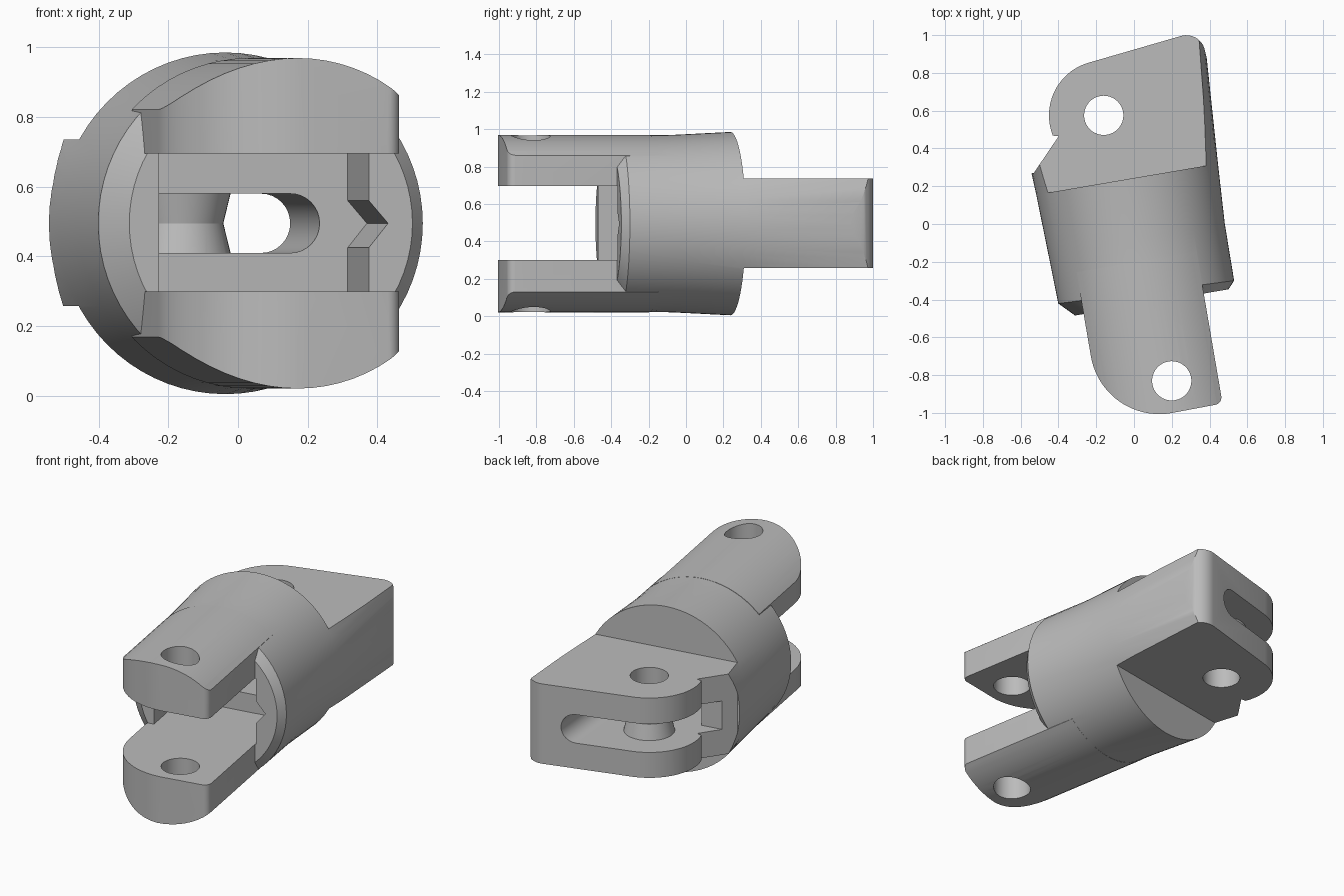
import bpy, bmesh, math
from math import cos, sin, pi, radians

cube = bpy.data.objects.get("Cube")
if cube:
    bpy.data.objects.remove(cube, do_unlink=True)

MID = 0.495      # height of the long axis
SEGS = 72

grey = bpy.data.materials.new("plain grey")
grey.use_nodes = True
COLOUR = (0.5, 0.5, 0.5, 1)
grey.diffuse_color = COLOUR
grey.node_tree.nodes["Principled BSDF"].inputs["Base Color"].default_value = COLOUR


def loft(name, rings):
    """Closed solid through rings of equal length."""
    bm = bmesh.new()
    loops = [[bm.verts.new(p) for p in ring] for ring in rings]
    n = len(loops[0])
    for a, b in zip(loops, loops[1:]):
        for i in range(n):
            j = (i + 1) % n
            bm.faces.new((a[i], a[j], b[j], b[i]))
    bm.faces.new(loops[0][::-1])
    bm.faces.new(loops[-1])
    bmesh.ops.recalc_face_normals(bm, faces=bm.faces)
    mesh = bpy.data.meshes.new(name)
    bm.to_mesh(mesh)
    bm.free()
    mesh.materials.append(grey)
    obj = bpy.data.objects.new(name, mesh)
    bpy.context.collection.objects.link(obj)
    return obj


def plan(name, pts, z0, z1):
    """Outline in plan, raised from z0 to z1."""
    return loft(name, [[(x, y, z) for x, y in pts] for z in (z0, z1)])


def box(name, x0, x1, y0, y1, z0, z1):
    return plan(name, [(x0, y0), (x1, y0), (x1, y1), (x0, y1)], z0, z1)


def arc(cx, cy, r, a0, a1, n):
    step = radians(a1 - a0) / n
    return [(cx + r * cos(radians(a0) + step * i),
             cy + r * sin(radians(a0) + step * i)) for i in range(n + 1)]


def circle(cx, cy, r, n=SEGS):
    return arc(cx, cy, r, 0, 360 - 360 / n, n - 1)


def oval(cx, rx, rz, y, slope=0):
    """Ring across the long axis, optionally leaning along it."""
    ring = []
    for c, s in circle(0, 0, 1):
        x = cx + rx * c
        ring.append((x, y + slope * x, MID + rz * s))
    return ring


def combine(obj, other, operation):
    mod = obj.modifiers.new("combine", 'BOOLEAN')
    mod.operation, mod.solver, mod.object = operation, 'EXACT', other
    dg = bpy.context.evaluated_depsgraph_get()
    mesh = bpy.data.meshes.new_from_object(obj.evaluated_get(dg))
    obj.modifiers.clear()
    obj.data = mesh
    bpy.data.objects.remove(other, do_unlink=True)


# Round body, chamfered in front and flaring to the rear
body = loft("knuckle_body", [
    oval(0.023, 0.412, 0.412, -0.425),
    oval(0.003, 0.469, 0.471, -0.366, -0.04),
    oval(0, 0.474, 0.474, -0.08),
    oval(0.004, 0.488, 0.49, 0.24),
    oval(0.01, 0.53, 0.75, 1.0)])

# Rear lug: rounded outline, flattened above and below
outline = [(-0.8, -0.8), (0.8, -0.8), (0.8, 0.7), (0.53, 0.77)]
outline += arc(0.425, 0.84, 0.1, 10, 95, 8)
outline += arc(-0.061, 0.594, 0.29, 98, 192, 20)
outline += [(-0.315, 0.525), (-0.477, 0.356), (-0.8, 0.35)]
combine(body, plan("lug_outline", outline, -0.5, 1.5), 'INTERSECT')
for z0, z1 in ((0.735, 1.6), (-0.6, 0.258)):
    combine(body, box("lug_step", -0.9, 0.9, 0.24, 1.2, z0, z1), 'DIFFERENCE')

# Front fork: two prongs following the round body
prongs = loft("prongs", [oval(0, 0.474, 0.474, y) for y in (-1.1, -0.2)])
outline = [(-0.343, -0.1)] + arc(0.025, -0.652, 0.368, 180, 270, 20)
outline += arc(0.262, -0.976, 0.04, 270, 360, 6) + [(0.302, -0.1)]
combine(prongs, plan("prong_outline", outline, -0.2, 1.2), 'INTERSECT')
combine(prongs, box("fork_gap", -0.6, 0.6, -1.2, -0.3, 0.3, 0.695), 'DIFFERENCE')
combine(body, prongs, 'UNION')

# Pocket between the prongs with a V groove in one wall
pocket = [(-0.303, 0.3), (0.308, 0.3), (0.308, 0.425), (0.364, MID),
          (0.308, 0.56), (0.308, 0.695), (-0.303, 0.695)]
combine(body, loft("pocket", [[(x, y, z) for x, z in pocket]
                              for y in (-0.6, -0.065)]), 'DIFFERENCE')

# Through slot with a round end, opening sideways at the rear
rings = []
for y, end in ((-0.2, 0.215), (1.1, 0.325)):
    half = arc(end - 0.085, MID, 0.085, -90, 90, 16)
    rings.append([(x, y, z) for x, z in half + [(-0.29, 0.58), (-0.29, 0.41)]])
combine(body, loft("through_slot", rings), 'DIFFERENCE')
combine(body, box("side_slot", -0.8, 0.05, 0.42, 1.1, 0.41, 0.58), 'DIFFERENCE')

# Waisted bush inside the slot
bush = loft("bush", [[(x, y, z) for x, y in circle(-0.061, 0.594, r, 40)]
                     for z, r in ((0.35, 0.139), (0.41, 0.139), (MID, 0.118),
                                  (0.58, 0.139), (0.64, 0.139))])
combine(body, bush, 'UNION')

# Pin holes
for x, y in ((-0.061, 0.594), (0.057, -0.852)):
    combine(body, plan("pin_hole", circle(x, y, 0.104, 40), -0.3, 1.3), 'DIFFERENCE')

# Turn to the final pose and shade
body.rotation_euler.z = radians(9.7)
bpy.ops.object.select_all(action='DESELECT')
body.select_set(True)
bpy.context.view_layer.objects.active = body
bpy.ops.object.transform_apply(location=False, rotation=True, scale=False)
bpy.ops.object.shade_smooth_by_angle(angle=radians(25))
